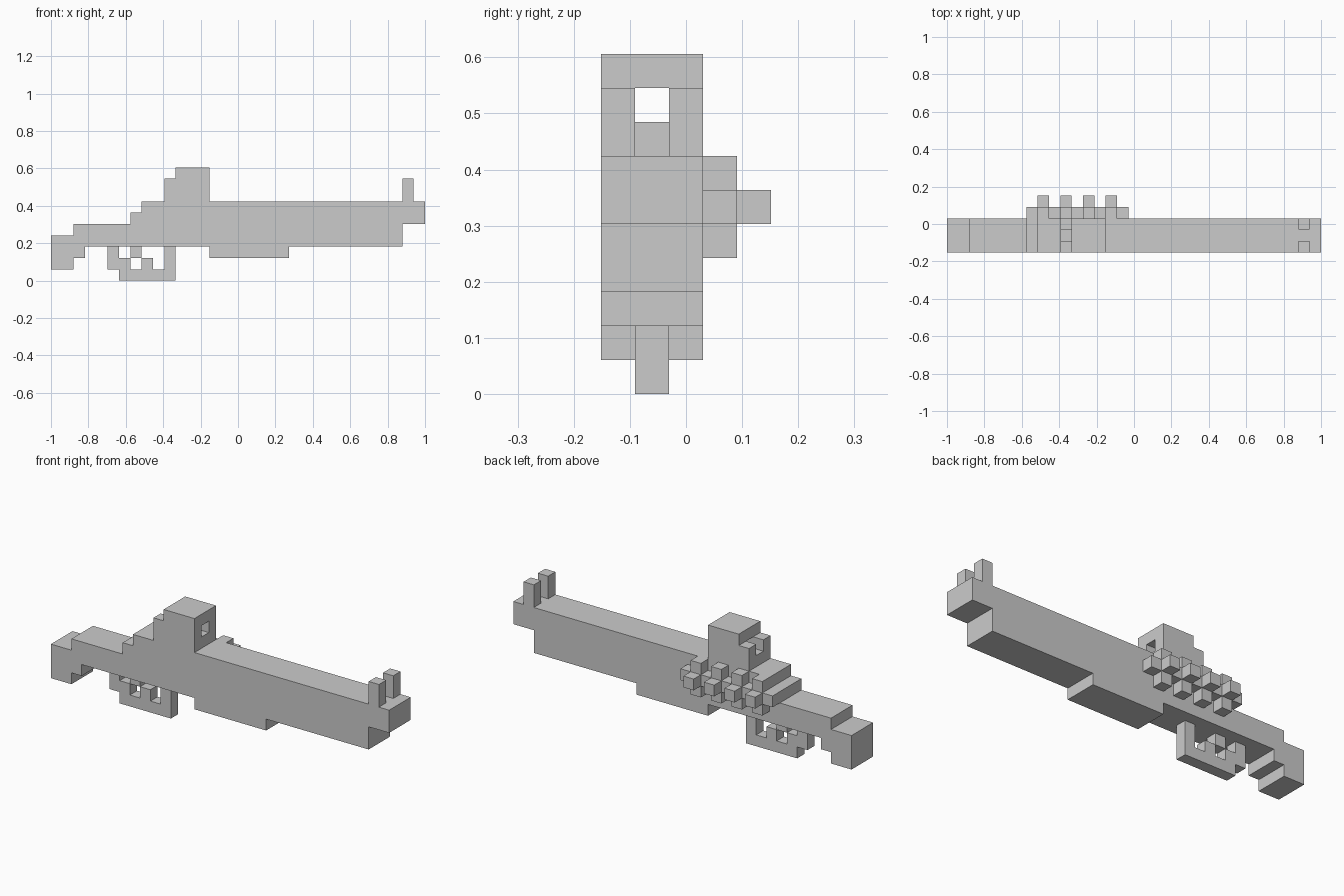
import bpy, bmesh, math
from mathutils import Vector

if "Cube" in bpy.data.objects:
    bpy.data.objects.remove(bpy.data.objects["Cube"])

U = 2 / 33                        # one voxel
ORIGIN = Vector((-1, -2.5 * U, 0))
DIRS = [(1, 0, 0), (-1, 0, 0), (0, 1, 0), (0, -1, 0), (0, 0, 1), (0, 0, -1)]
parts = {}                        # part name -> set of filled cells


def block(x, y, z):
    """Cells in a box given as (start, end) voxel ranges."""
    return {(i, j, k) for i in range(*x) for j in range(*y) for k in range(*z)}


def add(name, *blocks):
    parts[name] = set().union(*blocks)


FULL, MID = (0, 3), (1, 2)        # full body width, centre layer

# Shoulder stock with a stepped butt
add("stock", block((0, 2), FULL, (1, 4)), block((2, 3), FULL, (2, 5)),
    block((3, 7), FULL, (3, 5)))

# Receiver rising in steps towards the sight housing
add("receiver", block((7, 8), FULL, (3, 6)), block((8, 14), FULL, (3, 7)))

# Long barrel, with fore grip below and a raised muzzle end
add("barrel", block((14, 31), FULL, (3, 7)))
add("fore_grip", block((14, 21), FULL, (2, 3)))
add("muzzle", block((31, 33), FULL, (5, 7)))

# Rear sight housing with a peep tunnel through it
housing = block((11, 14), FULL, (7, 10)) | block((10, 11), FULL, (7, 9))
add("rear_sight_housing", housing - block((10, 14), MID, (8, 9)))

# Pair of front sight posts
add("front_sight_posts", *[block((31, 32), (j, j + 1), (7, 9)) for j in (0, 2)])

# Trigger guard loop and zigzag trigger
add("trigger_guard", block((5, 6), MID, (1, 3)), block((6, 11), MID, (0, 1)),
    block((10, 11), MID, (1, 3)))
add("trigger", block((6, 7), MID, (1, 2)), block((7, 8), MID, (2, 3)),
    block((8, 9), MID, (1, 2)))

# Row of rounded studs on the back side
add("side_rail", block((7, 16), (3, 4), (5, 6)))
for n, i in enumerate((8, 10, 12, 14), 1):
    add(f"side_stud_{n}", block((i, i + 1), (3, 4), (4, 5)),
        block((i, i + 1), (3, 4), (6, 7)), block((i, i + 1), (4, 5), (5, 6)))

# Mesh every part, leaving out faces hidden between touching cells
solid = set().union(*parts.values())
for name, cells in parts.items():
    bm = bmesh.new()
    verts = {}
    for cell in sorted(cells):
        for d in DIRS:
            if tuple(c + e for c, e in zip(cell, d)) in solid:
                continue
            n = Vector(d)
            a = Vector((abs(d[1]), abs(d[2]), abs(d[0])))
            b = n.cross(a)
            centre = Vector(cell) + Vector((0.5, 0.5, 0.5)) + n / 2
            loop = []
            for s, t in ((-1, -1), (1, -1), (1, 1), (-1, 1)):
                p = centre + (a * s + b * t) / 2
                key = tuple(round(c) for c in p)
                if key not in verts:
                    verts[key] = bm.verts.new(ORIGIN + Vector(key) * U)
                loop.append(verts[key])
            bm.faces.new(loop)
    bm.normal_update()
    bmesh.ops.dissolve_limit(bm, angle_limit=math.radians(1),
                             verts=bm.verts, edges=bm.edges)
    mesh = bpy.data.meshes.new(name)
    bm.to_mesh(mesh)
    bm.free()
    bpy.context.collection.objects.link(bpy.data.objects.new(name, mesh))
